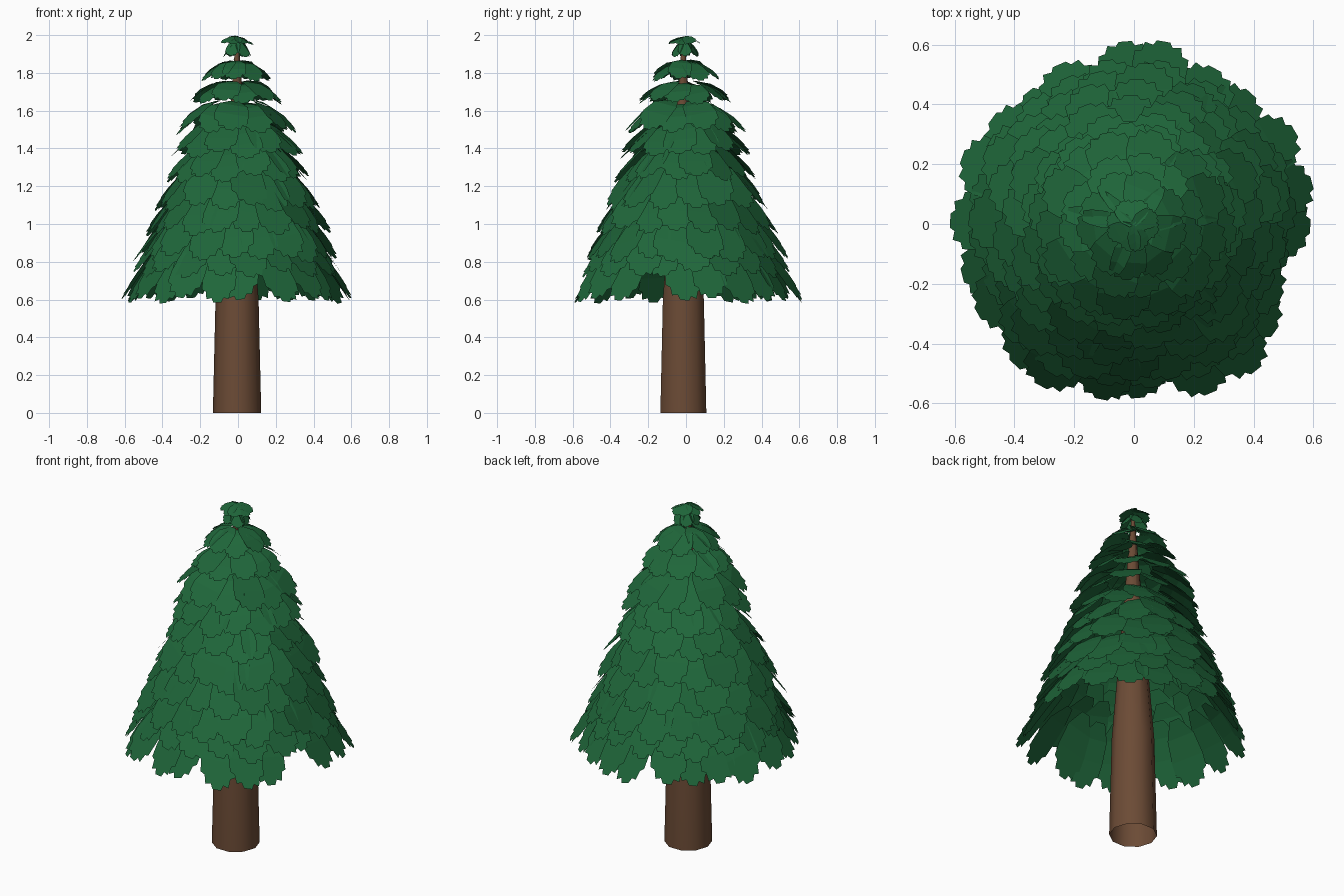
import bpy, bmesh, math, random
from mathutils import Vector

if "Cube" in bpy.data.objects:
    bpy.data.objects.remove(bpy.data.objects["Cube"])

random.seed(11)


def material(name, rgb):
    m = bpy.data.materials.new(name)
    m.diffuse_color = (*rgb, 1)
    m.use_nodes = True
    m.node_tree.nodes["Principled BSDF"].inputs["Base Color"].default_value = m.diffuse_color
    return m


GREEN = material("needle_green", (0.0135, 0.133, 0.042))
BROWN = material("bark_brown", (0.148, 0.07, 0.036))
CENTRE = Vector((-0.005, -0.005, 0))


def finish(name, bm, mat):
    mesh = bpy.data.meshes.new(name)
    bm.to_mesh(mesh)
    bm.free()
    mesh.materials.append(mat)
    obj = bpy.data.objects.new(name, mesh)
    bpy.context.collection.objects.link(obj)
    return obj


# Tapered trunk from stacked rings, open at the foot
def build_trunk(sides=10):
    bm = bmesh.new()
    rings = []
    for z, r in [(0, .128), (.6, .114), (1.3, .06), (1.97, .008)]:
        rings.append([bm.verts.new((CENTRE.x + r * math.cos(a), CENTRE.y - .009 + r * math.sin(a), z))
                      for a in (2 * math.pi * i / sides for i in range(sides))])
    for low, high in zip(rings, rings[1:]):
        for i in range(sides):
            j = (i + 1) % sides
            bm.faces.new((low[i], low[j], high[j], high[i])).smooth = True
    bm.faces.new(rings[-1])
    finish("trunk", bm, BROWN)


# Outline of one drooping plate: (along, across), with a toothed tip
ROWS = [(0, .3), (.3, .85), (.62, 1.0)]
TIP = [(.80, .98), (.83, .74), (.95, .66), (.93, .36), (1.0, .24),
       (1.0, -.24), (.93, -.36), (.95, -.66), (.83, -.74), (.80, -.98)]


def add_leaf(bm, angle, r_in, z_in, r_tip, z_tip, width, bend):
    out = Vector((math.cos(angle), math.sin(angle), 0))
    side = Vector((-out.y, out.x, 0))
    yaw = random.uniform(-.14, .14)
    roll = random.uniform(-.22, .22)
    k = .62 ** bend

    def place(u, v):
        across = v * width / 2
        # the last stretch is straight so that the toothed tip stays flat
        drop = u ** bend if u <= .62 else k + (1 - k) * (u - .62) / .38
        z = z_in + (z_tip - z_in) * drop + roll * across
        r = r_in + (r_tip - r_in) * u
        return bm.verts.new(CENTRE + out * r + side * (across + yaw * (r - r_in)) + Vector((0, 0, z)))

    rows = [(place(u, w), place(u, -w)) for u, w in ROWS]
    for (a, b), (c, d) in zip(rows, rows[1:]):
        bm.faces.new((a, b, d, c))
    bm.faces.new([rows[-1][0], rows[-1][1]] + [place(u, v) for u, v in TIP][::-1])


# Ring of overlapping plates, swelling into five boughs
def build_tier(name, r_in, z_in, r_tip, z_tip, count, width, lobe=0, bend=1.2, start=None, skip=()):
    bm = bmesh.new()
    if start is None:
        start = random.uniform(0, 6.28)
    for i in range(count):
        if i in skip:
            continue
        a = start + 2 * math.pi * i / count + random.uniform(-.03, .03)
        swell = 1 + lobe * math.cos(5 * (a - math.radians(20)))
        jitter = min(1, r_tip * 3)
        lift = ((i % 2) * .02 + random.uniform(-.012, .012)) * jitter
        add_leaf(bm, a, r_in * swell, z_in + lift, r_tip * swell * random.uniform(.98, 1.02),
                 z_tip + lift, width * random.uniform(.95, 1.08), bend)
    finish(name, bm, GREEN)


build_trunk()

# Inner radius and height, tip radius and height, plate count, width
TIERS = [
    (.00, 1.988, .088, 1.952, 8, .07),
    (.015, 1.965, .072, 1.885, 6, .075),
    (.03, 1.858, .185, 1.762, 9, .13),
    (.06, 1.738, .242, 1.638, 11, .145),
    (.10, 1.630, .322, 1.480, 13, .17),
    (.14, 1.53, .345, 1.360, 14, .17),
    (.17, 1.42, .375, 1.230, 16, .17),
    (.22, 1.32, .430, 1.080, 17, .185),
    (.27, 1.19, .480, .945, 19, .185),
    (.32, 1.06, .528, .805, 20, .19),
]
for n, tier in enumerate(TIERS):
    build_tier(f"foliage_tier_{n + 1}", *tier, lobe=.035 if n > 6 else 0,
               bend=1.7 if 1 < n < 5 else 1.2)

# Lowest boughs, with a narrow opening on the right side
build_tier("lower_bough_inner", .33, .98, .55, .72, 20, .19, lobe=.02)
build_tier("lower_bough_outer", .38, .88, .603, .585, 22, .19, lobe=.04,
           start=math.radians(-3), skip=(21,))
